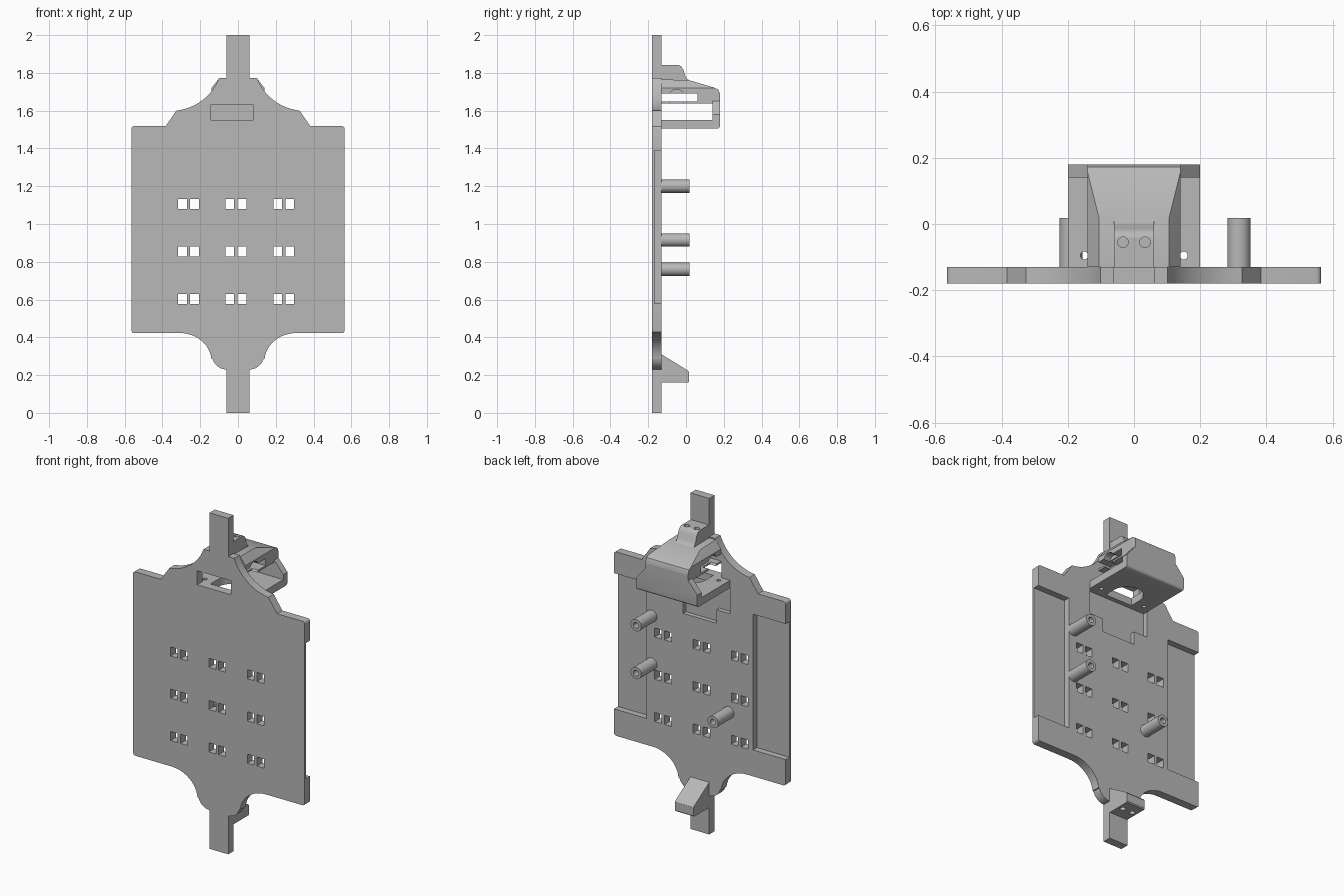
import bpy, bmesh, math
from mathutils import Vector, Matrix

if "Cube" in bpy.data.objects:
    bpy.data.objects.remove(bpy.data.objects["Cube"], do_unlink=True)

gray = bpy.data.materials.new("plain gray")
gray.use_nodes = True
gray.diffuse_color = (0.48, 0.48, 0.48, 1)
gray.node_tree.nodes["Principled BSDF"].inputs["Base Color"].default_value = gray.diffuse_color

FRONT, BACK = -0.18, -0.13   # front and back planes of the plate
OVER = 0.01                  # overshoot for clean cuts


def finish(bm, name):
    bmesh.ops.recalc_face_normals(bm, faces=bm.faces)
    mesh = bpy.data.meshes.new(name)
    bm.to_mesh(mesh)
    bm.free()
    ob = bpy.data.objects.new(name, mesh)
    bpy.context.collection.objects.link(ob)
    mesh.materials.append(gray)
    return ob


def add_box(bm, x, y, z):
    vs = bmesh.ops.create_cube(bm, size=1)["verts"]
    for v in vs:
        v.co = Vector([(r[0] + r[1]) / 2 + c * (r[1] - r[0]) for r, c in zip((x, y, z), v.co)])


def boxes(name, items):
    bm = bmesh.new()
    for item in items:
        add_box(bm, *item)
    return finish(bm, name)


def prism(name, pts, axis, lo, hi):
    """Extrude a closed outline along x or y; points are (y, z) or (x, z)."""
    bm = bmesh.new()
    place = (lambda p: (lo, p[0], p[1])) if axis == "x" else (lambda p: (p[0], lo, p[1]))
    face = bm.faces.new([bm.verts.new(place(p)) for p in pts])
    ext = bmesh.ops.extrude_face_region(bm, geom=[face])["geom"]
    shift = Vector((hi - lo, 0, 0)) if axis == "x" else Vector((0, hi - lo, 0))
    bmesh.ops.translate(bm, vec=shift, verts=[g for g in ext if isinstance(g, bmesh.types.BMVert)])
    return finish(bm, name)


def cylinder(name, r, start, end, n=32):
    a, b = Vector(start), Vector(end)
    bm = bmesh.new()
    rot = (b - a).to_track_quat("Z", "Y").to_matrix().to_4x4()
    bmesh.ops.create_cone(bm, cap_ends=True, segments=n, radius1=r, radius2=r,
                          depth=(b - a).length, matrix=Matrix.Translation((a + b) / 2) @ rot)
    return finish(bm, name)


def cut(ob, *cutters):
    for c in cutters:
        mod = ob.modifiers.new("cut", "BOOLEAN")
        mod.operation, mod.solver, mod.object = "DIFFERENCE", "EXACT", c
        bpy.context.view_layer.update()
        mesh = bpy.data.meshes.new_from_object(ob.evaluated_get(bpy.context.evaluated_depsgraph_get()))
        ob.modifiers.clear()
        ob.data = mesh
        bpy.data.objects.remove(c, do_unlink=True)


def smooth(ob):
    bpy.ops.object.select_all(action="DESELECT")
    ob.select_set(True)
    bpy.context.view_layer.objects.active = ob
    bpy.ops.object.shade_smooth_by_angle(angle=math.radians(30))


def mirror(half):
    return half + [(-a, b) for a, b in reversed(half)]


def arc(cx, cz, rx, rz, a0, a1, n=12):
    ts = [math.radians(a0 + (a1 - a0) * i / n) for i in range(n + 1)]
    return [(cx + rx * math.cos(t), cz + rz * math.sin(t)) for t in ts]


# Main plate, right half of the outline from top to bottom
W, R = 0.565, 0.015
half = [(0.062, 2), (0.062, 1.772)]
half += arc(0.36, 1.86, 0.275, 0.262, 199.5, 263)
half += [(0.383, 1.518)]
half += arc(W - R, 1.518 - R, R, R, 90, 0, 4)
half += arc(W - R, 0.423 + R, R, R, 0, -90, 4)
half += arc(0.31, 0.273, 0.17, 0.15, 90, 175)
half += arc(0.062, 0.305, 0.075, 0.075, -15, -90, 8)
half += [(0.062, 0)]
plate = prism("main_plate", mirror(half), "y", FRONT, BACK)

# Side recesses and the stepped pocket on the back
deep = BACK + OVER
cut(plate,
    boxes("recess", [((s * 0.46 - 0.11, s * 0.46 + 0.11), (-0.167, deep), (0.58, 1.388)) for s in (-1, 1)]),
    prism("pocket", mirror([(0.2, 1.505), (0.2, 1.35), (0.11, 1.35), (0.11, 1.27)]), "y", -0.157, deep))

# Paired square windows and the upper slot
through = (FRONT - OVER, deep)
holes = [((-0.143, 0.08), through, (1.55, 1.633))]
for z in (0.603, 0.855, 1.106):
    for x in (-0.262, -0.011, 0.242):
        for d in (-0.032, 0.032):
            holes.append(((x + d - 0.023, x + d + 0.023), through, (z - 0.027, z + 0.027)))
cut(plate, boxes("windows", holes))
smooth(plate)

# Hollow standoff posts
for i, (x, z) in enumerate([(0.317, 1.2), (0.317, 0.915), (-0.19, 0.76)]):
    post = cylinder(f"standoff_post_{i + 1}", 0.035, (x, BACK - 0.002, z), (x, 0.018, z))
    cut(post, cylinder("bore", 0.017, (x, BACK + 0.02, z), (x, 0.03, z), 24))
    smooth(post)

# Housing floor with a rounded cutout and two screw holes
floor = boxes("housing_floor", [((-0.2, 0.2), (BACK, 0.145), (1.505, 1.55))])
cut(floor,
    cylinder("round_cut", 0.09, (0, -0.06, 1.4), (0, -0.06, 1.6)),
    boxes("open_cut", [((-0.09, 0.09), (BACK - OVER, -0.06), (1.4, 1.6))]),
    *[cylinder("screw", 0.012, (x, -0.095, 1.4), (x, -0.095, 1.6), 20) for x in (-0.15, 0.15)])
smooth(floor)

# Housing back wall with sloped shoulders, lower edge rounded
wall = prism("housing_back_wall",
             mirror([(0.14, 1.68), (0.14, 1.65), (0.2, 1.58), (0.2, 1.505)]), "y", 0.14, 0.18)
bev = bmesh.new()
bev.from_mesh(wall.data)
low = [e for e in bev.edges if all(v.co.z < 1.51 and v.co.y > 0.17 for v in e.verts)]
bmesh.ops.bevel(bev, geom=low, offset=0.015, segments=4, profile=0.5, affect="EDGES")
bev.to_mesh(wall.data)
bev.free()
smooth(wall)

# Tapered hood, flat near the plate and sloping down to the back
bm = bmesh.new()
for s in (-1, 1):
    for x, y, z in [(0.105, BACK, 1.765), (0.105, 0.015, 1.762), (0.14, 0.155, 1.72),
                    (0.14, 0.172, 1.71), (0.14, 0.18, 1.69), (0.14, 0.18, 1.637),
                    (0.14, BACK, 1.72), (0.14, BACK, 1.637)]:
        bm.verts.new((s * x, y, z))
bmesh.ops.convex_hull(bm, input=bm.verts)
bmesh.ops.dissolve_limit(bm, angle_limit=0.02, verts=bm.verts, edges=bm.edges)
hood = finish(bm, "housing_hood")
cut(hood,
    boxes("slot", [((-0.3, 0.3), (BACK - OVER, 0.06), (1.648, 1.69))]),
    *[cylinder("round_notch", 0.044, (s * 0.1, -0.05, 1.668), (s * 0.2, -0.05, 1.668)) for s in (-1, 1)])
smooth(hood)


def drill(ob, lo, hi):
    cut(ob, *[cylinder("drill", 0.016, (x, -0.055, lo), (x, -0.055, hi), 20) for x in (-0.033, 0.033)])
    smooth(ob)


# Upper block and lower foot, each with two drilled holes
block = prism("upper_block", [(BACK, 1.75), (BACK, 1.842), (-0.04, 1.842), (-0.025, 1.834), (-0.015, 1.818),
                              (-0.003, 1.782), (0.006, 1.768), (0.025, 1.755)], "x", -0.06, 0.06)
drill(block, 1.79, 1.9)
foot = prism("lower_foot", [(BACK, 0.16), (0.01, 0.16), (0.016, 0.166), (0.016, 0.215), (0.01, 0.224), (BACK, 0.31)],
             "x", -0.062, 0.062)
drill(foot, 0.1, 0.21)
